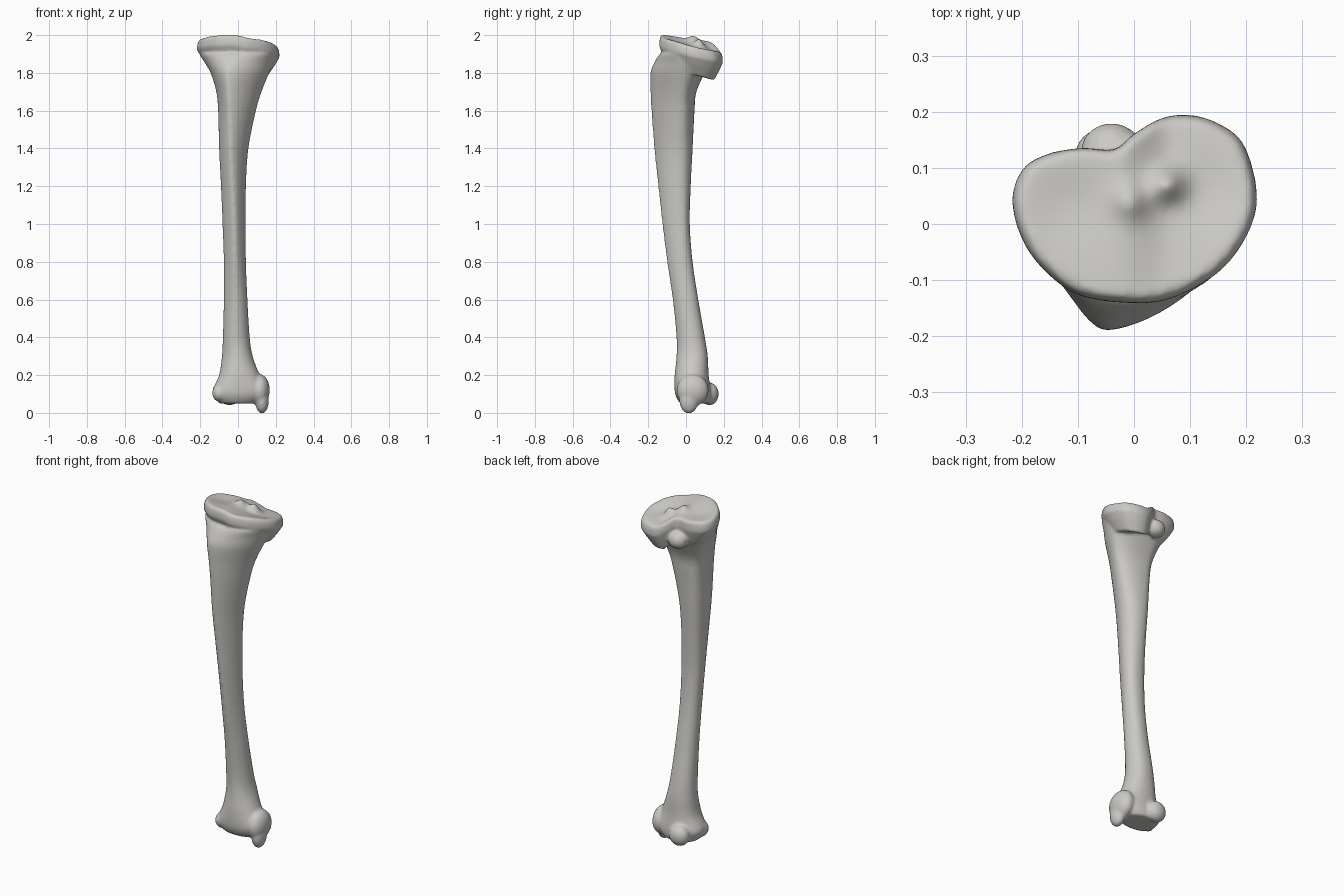
import bpy, bmesh
from math import sin, cos, pi, exp
from mathutils import Matrix, Vector

cube = bpy.data.objects.get("Cube")
if cube:
    bpy.data.objects.remove(cube, do_unlink=True)


def spline(points, steps, closed=False):
    """Catmull-Rom interpolation of tuples of any length."""
    count = len(points)

    def pick(i):
        return points[i % count] if closed else points[max(0, min(count - 1, i))]

    result = []
    for i in range(count if closed else count - 1):
        a, b, c, d = (pick(i + k) for k in (-1, 0, 1, 2))
        for s in range(steps):
            t = s / steps
            result.append(tuple(
                q + t * ((r - p) + t * ((2 * p - 5 * q + 4 * r - u) + t * (3 * (q - r) + u - p))) / 2
                for p, q, r, u in zip(a, b, c, d)))
    if not closed:
        result.append(tuple(points[-1]))
    return result


def loft(bm, rings):
    """Skin a stack of equal rings and close both ends."""
    rows = [[bm.verts.new(p) for p in ring] for ring in rings]
    n = len(rows[0])
    for low, high in zip(rows, rows[1:]):
        for i in range(n):
            j = (i + 1) % n
            bm.faces.new((low[i], low[j], high[j], high[i]))
    bm.faces.new(rows[0][::-1])
    bm.faces.new(rows[-1])


def lump(bm, centre, radii):
    """Ellipsoid that is fused into the bone."""
    matrix = Matrix.Translation(centre) @ Matrix.Diagonal((*radii, 1))
    bmesh.ops.create_uvsphere(bm, u_segments=32, v_segments=20, radius=1, matrix=matrix)


def signed_power(value, power):
    return (1 if value > 0 else -1) * abs(value) ** power


def section(z, left, right, front, back, crest, middle, sharpness):
    """Cross-section with a narrow front crest and a broad back."""
    ring = []
    for i in range(64):
        c, s = cos(2 * pi * i / 64), sin(2 * pi * i / 64)
        power = 2 / (sharpness if s < 0 else 2.2)
        x, y = signed_power(c, power), signed_power(s, power)
        ring.append((crest + x * (right - crest if c > 0 else crest - left),
                     middle + y * (back - middle if s > 0 else middle - front), z))
    return ring


def plateau_height(x, y):
    """Two shallow dishes, sloping backward, with a pair of spines between."""
    t = max(0, min(1, (x + 0.03) / 0.1))
    t = t * t * (3 - 2 * t)

    def bump(cx, cy, size):
        return exp(-((x - cx) ** 2 + (y - cy) ** 2) / size ** 2)

    base = (1 - t) * (1.985 - 0.14 * y) + t * (1.955 - 0.25 * y)
    spines = 0.024 * bump(-0.005, 0.04, 0.03) + 0.045 * bump(0.06, 0.07, 0.03)
    dishes = 0.012 * (bump(-0.11, 0.03, 0.07) + bump(0.13, 0.05, 0.07))
    return base + spines - dishes


bm = bmesh.new()

# Shaft: height, left, right, front, back, crest x, widest y, sharpness
shaft = [
    (0.05, -0.10, 0.10, -0.03, 0.12, 0, 0.03, 2.2),
    (0.08, -0.12, 0.13, -0.05, 0.13, 0, 0.03, 2.4),
    (0.12, -0.135, 0.155, -0.06, 0.13, 0, 0.03, 2.3),
    (0.2, -0.1, 0.115, -0.06, 0.12, 0, 0.03, 2.1),
    (0.3, -0.085, 0.078, -0.05, 0.115, 0, 0.04, 2),
    (0.4, -0.08, 0.062, -0.05, 0.1, -0.01, 0.03, 1.9),
    (0.6, -0.075, 0.05, -0.07, 0.065, -0.01, 0, 1.7),
    (0.8, -0.075, 0.042, -0.1, 0.035, -0.015, -0.02, 1.6),
    (1, -0.082, 0.04, -0.125, 0.02, -0.02, -0.03, 1.6),
    (1.2, -0.09, 0.042, -0.147, 0.025, -0.03, -0.04, 1.6),
    (1.4, -0.1, 0.055, -0.168, 0.035, -0.04, -0.04, 1.6),
    (1.6, -0.105, 0.095, -0.183, 0.045, -0.045, -0.03, 1.6),
    (1.7, -0.115, 0.125, -0.188, 0.055, -0.05, -0.02, 1.6),
    (1.8, -0.145, 0.165, -0.188, 0.1, -0.05, 0, 1.7),
    (1.86, -0.18, 0.19, -0.165, 0.13, -0.03, 0.02, 1.8),
    (1.9, -0.2, 0.2, -0.14, 0.13, 0, 0.03, 2.1),
]
loft(bm, [section(*row) for row in spline(shaft, 8)])

# Upper joint plateau
outline = spline([
    (-0.215, 0.05), (-0.195, 0.1), (-0.15, 0.125), (-0.09, 0.135), (-0.035, 0.132),
    (0, 0.16), (0.05, 0.188), (0.1, 0.193), (0.15, 0.178), (0.195, 0.14),
    (0.218, 0.05), (0.2, -0.02), (0.15, -0.085), (0.07, -0.13), (0, -0.14),
    (-0.1, -0.125), (-0.17, -0.07), (-0.205, -0.01)], 5, closed=True)
hub = Vector((0, 0.03))
rim = [(0.72, 0.15), (0.9, 0.095), (1.01, 0.055), (1, 0.025), (0.97, 0.006), (0.92, 0)]
inner = [(0.92 - 0.04 * k, 0) for k in range(1, 23)]
rings = []
for scale, drop in rim + inner:
    ring = []
    for point in outline:
        p = hub + (Vector(point) - hub) * scale
        edge = p if drop == 0 else hub + (Vector(point) - hub) * 0.92
        ring.append((p.x, p.y, plateau_height(edge.x, edge.y) - drop))
    rings.append(ring)
loft(bm, rings)

# Small-bone facet behind the plateau
lump(bm, (-0.04, 0.13, 1.84), (0.055, 0.05, 0.05))
# Ankle: inner prong, its root, rear lip and outer front corner
lump(bm, (0.127, 0.015, 0.065), (0.036, 0.05, 0.069))
lump(bm, (0.115, 0.035, 0.12), (0.053, 0.085, 0.085))
lump(bm, (-0.045, 0.125, 0.1), (0.06, 0.048, 0.06))
lump(bm, (-0.1, 0, 0.105), (0.037, 0.045, 0.045))

bmesh.ops.recalc_face_normals(bm, faces=bm.faces)
mesh = bpy.data.meshes.new("shin_bone")
bm.to_mesh(mesh)
bm.free()
bone = bpy.data.objects.new("shin_bone", mesh)
bpy.context.collection.objects.link(bone)
mesh.shade_smooth()

# Fuse the parts and soften the joins
fuse = bone.modifiers.new("fuse", 'REMESH')
fuse.mode = 'VOXEL'
fuse.voxel_size = 0.008
fuse.use_smooth_shade = True
soften = bone.modifiers.new("soften", 'SMOOTH')
soften.factor = 0.5
soften.iterations = 6

# Bone colour
colour = (0.6, 0.59, 0.56, 1)
material = bpy.data.materials.new("pale_bone")
material.use_nodes = True
material.diffuse_color = colour
shader = next(n for n in material.node_tree.nodes if n.type == 'BSDF_PRINCIPLED')
shader.inputs["Base Color"].default_value = colour
mesh.materials.append(material)
